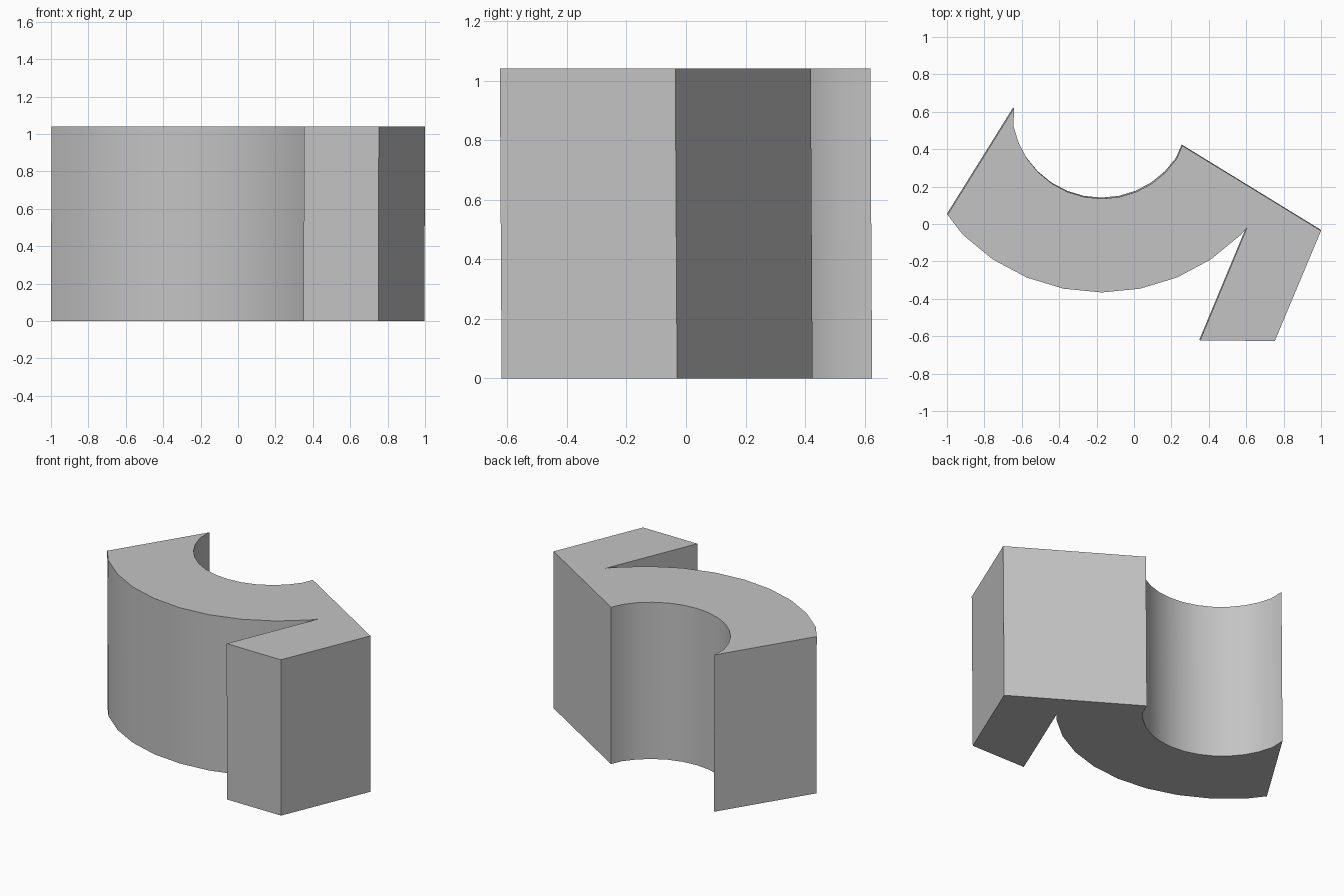
import bpy
import bmesh
from math import sin, cos, radians
from mathutils import Vector

cube = bpy.data.objects.get("Cube")
if cube:
    bpy.data.objects.remove(cube, do_unlink=True)

HEIGHT = 1.04
STEP = 11.25                      # facet angle of both arcs
LEAN = Vector((0.003, -0.006, HEIGHT))


def arc(cx, cy, radius, first, last):
    """Points on an arc, counted in facets either side of its lowest point."""
    angles = [radians(STEP * k) for k in range(first, last + 1)]
    return [(cx + radius * sin(a), cy - radius * cos(a)) for a in angles]


# Outline: outer arc, notch and foot, sloped back, inner arc
outer_arc = [(-1, 0.055)] + arc(-0.175, 0.69, 1.05, -4, 4) + [(0.602, -0.012)]
foot = [(0.35, -0.617), (0.75, -0.619), (0.997, -0.03)]
inner_arc = [(-0.645, 0.625)] + arc(-0.175, 0.622, 0.481, -7, 5) + [(0.255, 0.425)]
outline = outer_arc + foot + inner_arc[::-1]

# Extrude the outline into a solid block
bm = bmesh.new()
base = bm.faces.new([bm.verts.new((x, y, 0)) for x, y in outline])
extruded = bmesh.ops.extrude_face_region(bm, geom=[base], use_keep_orig=True)
top_verts = [g for g in extruded["geom"] if isinstance(g, bmesh.types.BMVert)]
bmesh.ops.translate(bm, verts=top_verts, vec=LEAN)
bmesh.ops.recalc_face_normals(bm, faces=bm.faces)
mesh = bpy.data.meshes.new("curved_block")
bm.to_mesh(mesh)
bm.free()
block = bpy.data.objects.new("curved_block", mesh)
bpy.context.collection.objects.link(block)

# Single grey material
grey = bpy.data.materials.new("light_grey")
grey.use_nodes = True
colour = (0.55, 0.55, 0.55, 1)
grey.diffuse_color = colour
grey.node_tree.nodes["Principled BSDF"].inputs["Base Color"].default_value = colour
mesh.materials.append(grey)

# Smooth arcs, sharp corners
bpy.ops.object.select_all(action="DESELECT")
block.select_set(True)
bpy.context.view_layer.objects.active = block
bpy.ops.object.shade_smooth_by_angle(angle=radians(25))
